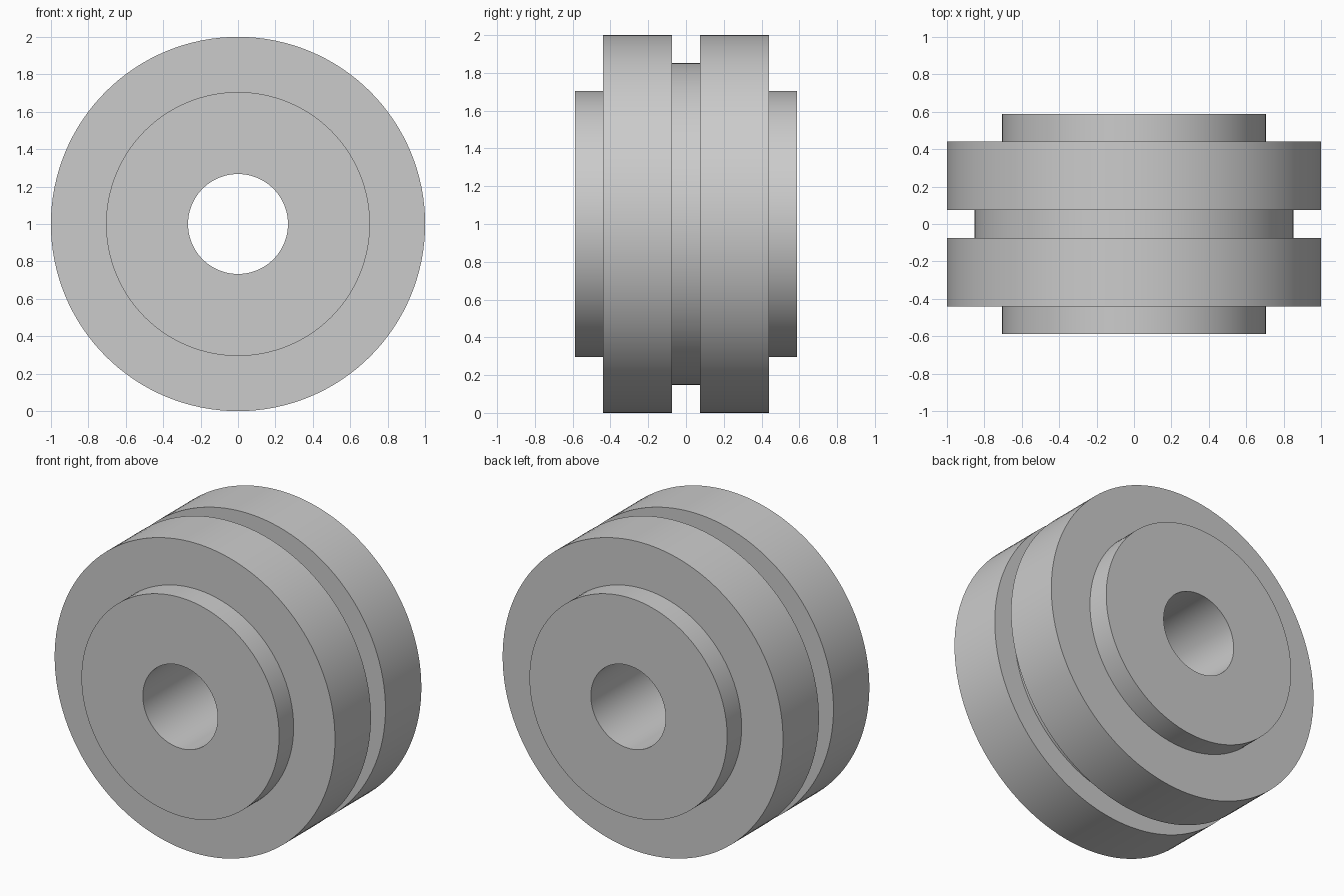
import bpy, bmesh, math
from mathutils import Matrix, Vector

cube = bpy.data.objects.get("Cube")
if cube:
    bpy.data.objects.remove(cube, do_unlink=True)

SEGMENTS = 128
BORE, HUB, GROOVE, RIM = 0.267, 0.705, 0.853, 1.0
HUB_Y, RIM_Y, GROOVE_Y = 0.588, 0.44, 0.074

grey = bpy.data.materials.new("plain_grey")
grey.use_nodes = True
colour = (0.6, 0.6, 0.6, 1)
grey.diffuse_color = colour
grey.node_tree.nodes["Principled BSDF"].inputs["Base Color"].default_value = colour

# Stepped half profile (radius, y), mirrored to the other side of the wheel
half = [(BORE, HUB_Y), (HUB, HUB_Y), (HUB, RIM_Y), (RIM, RIM_Y),
        (RIM, GROOVE_Y), (GROOVE, GROOVE_Y)]
profile = half + [(r, -y) for r, y in reversed(half)]

# Revolve the closed profile around the y axis
bm = bmesh.new()
verts = [bm.verts.new((r, y, 0)) for r, y in profile]
edges = [bm.edges.new((v, verts[(i + 1) % len(verts)])) for i, v in enumerate(verts)]
bmesh.ops.spin(bm, geom=verts + edges, cent=(0, 0, 0), axis=(0, 1, 0),
               angle=math.tau, steps=SEGMENTS, use_duplicate=False)
bmesh.ops.remove_doubles(bm, verts=bm.verts, dist=0.0001)
bmesh.ops.recalc_face_normals(bm, faces=bm.faces)
bmesh.ops.transform(bm, matrix=Matrix.Translation(Vector((0, 0, RIM))), verts=bm.verts)

mesh = bpy.data.meshes.new("grooved_wheel")
bm.to_mesh(mesh)
bm.free()
mesh.materials.append(grey)
wheel = bpy.data.objects.new("grooved_wheel", mesh)
bpy.context.collection.objects.link(wheel)

# Smooth round walls with crisp steps
bpy.ops.object.select_all(action="DESELECT")
wheel.select_set(True)
bpy.context.view_layer.objects.active = wheel
bpy.ops.object.shade_smooth_by_angle(angle=math.radians(30))
